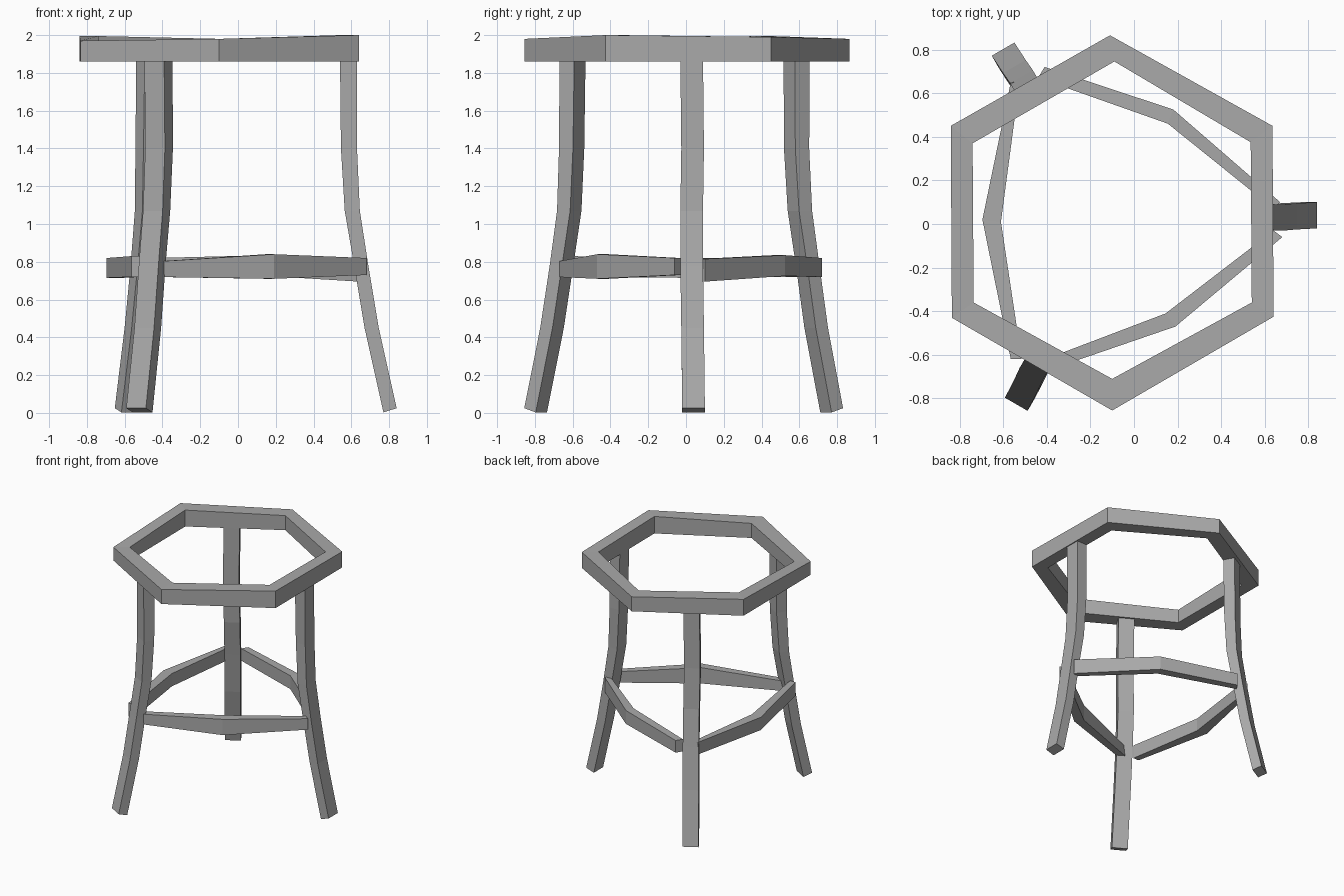
import bpy, bmesh
from math import radians
from mathutils import Matrix, Vector

cube = bpy.data.objects.get("Cube")
if cube:
    bpy.data.objects.remove(cube, do_unlink=True)

grey = bpy.data.materials.new("plain_grey")
grey.use_nodes = True
colour = (0.4, 0.4, 0.4, 1)
grey.diffuse_color = colour
grey.node_tree.nodes["Principled BSDF"].inputs["Base Color"].default_value = colour


def loft(name, sections, closed=False):
    """Join four-cornered cross-sections into one faceted beam."""
    bm = bmesh.new()
    rings = [[bm.verts.new(p) for p in s] for s in sections]
    pairs = list(zip(rings, rings[1:]))
    if closed:
        pairs.append((rings[-1], rings[0]))
    else:
        bm.faces.new(rings[0])
        bm.faces.new(rings[-1])
    for a, b in pairs:
        for i in range(4):
            j = (i + 1) % 4
            bm.faces.new((a[i], a[j], b[j], b[i]))
    bmesh.ops.recalc_face_normals(bm, faces=bm.faces)
    mesh = bpy.data.meshes.new(name)
    bm.to_mesh(mesh)
    bm.free()
    mesh.materials.append(grey)
    obj = bpy.data.objects.new(name, mesh)
    bpy.context.collection.objects.link(obj)
    return obj


def upright(outer, inner, low, high):
    """Upright cross-section between an outer and an inner plan point."""
    return [(*outer, low), (*outer, high), (*inner, high), (*inner, low)]


# Hexagonal seat frame: outer point, inner point, top height
corners = [
    ((-0.11, 0.865), (-0.09, 0.745), 1.98),
    ((0.635, 0.45), (0.535, 0.375), 1.99),
    ((0.64, -0.425), (0.54, -0.36), 2.0),
    ((-0.10, -0.855), (-0.10, -0.71), 1.98),
    ((-0.835, -0.43), (-0.735, -0.36), 1.97),
    ((-0.84, 0.45), (-0.74, 0.37), 1.995),
]
loft("seat_frame", [upright(o, i, 1.86, top) for o, i, top in corners], closed=True)

# Three bowed legs: height, inner radius, outer radius, sideways centre
profile = [
    (1.88, 0.64, 0.73, 0.025),
    (1.40, 0.645, 0.73, 0.03),
    (1.07, 0.665, 0.745, 0.025),
    (0.78, 0.715, 0.79, 0.025),
    (0.45, 0.77, 0.845, 0.03),
    (0.01, 0.87, 0.94, 0.035),
]
centre = Vector((-0.10, 0.005, 0))
for name, angle in (("left_leg", 0), ("back_right_leg", 120), ("front_right_leg", 240)):
    turn = Matrix.Rotation(radians(angle), 3, "Z")
    sections = []
    for z, r0, r1, mid in profile:
        tilt = 0.015 if z < 0.1 else 0
        square = [(r0, mid - 0.06, z - tilt / 2), (r1, mid - 0.06, z + tilt),
                  (r1, mid + 0.06, z + tilt), (r0, mid + 0.06, z - tilt / 2)]
        sections.append([turn @ Vector(p) + centre for p in square])
    loft(name, sections)

# Three stretchers bent outwards at the middle
stretchers = {
    "right_stretcher": [
        ((-0.565, 0.65), (-0.525, 0.65), 0.72, 0.82),
        ((-0.695, 0.02), (-0.61, 0.01), 0.715, 0.82),
        ((-0.565, -0.62), (-0.515, -0.62), 0.72, 0.83)],
    "back_stretcher": [
        ((-0.41, 0.72), (-0.44, 0.67), 0.72, 0.82),
        ((0.18, 0.525), (0.155, 0.46), 0.725, 0.835),
        ((0.67, 0.10), (0.64, 0.07), 0.695, 0.815)],
    "front_stretcher": [
        ((-0.45, -0.69), (-0.46, -0.64), 0.72, 0.80),
        ((0.19, -0.47), (0.145, -0.41), 0.71, 0.84),
        ((0.68, -0.06), (0.64, -0.03), 0.73, 0.82)],
}
for name, stations in stretchers.items():
    loft(name, [upright(*s) for s in stations])
